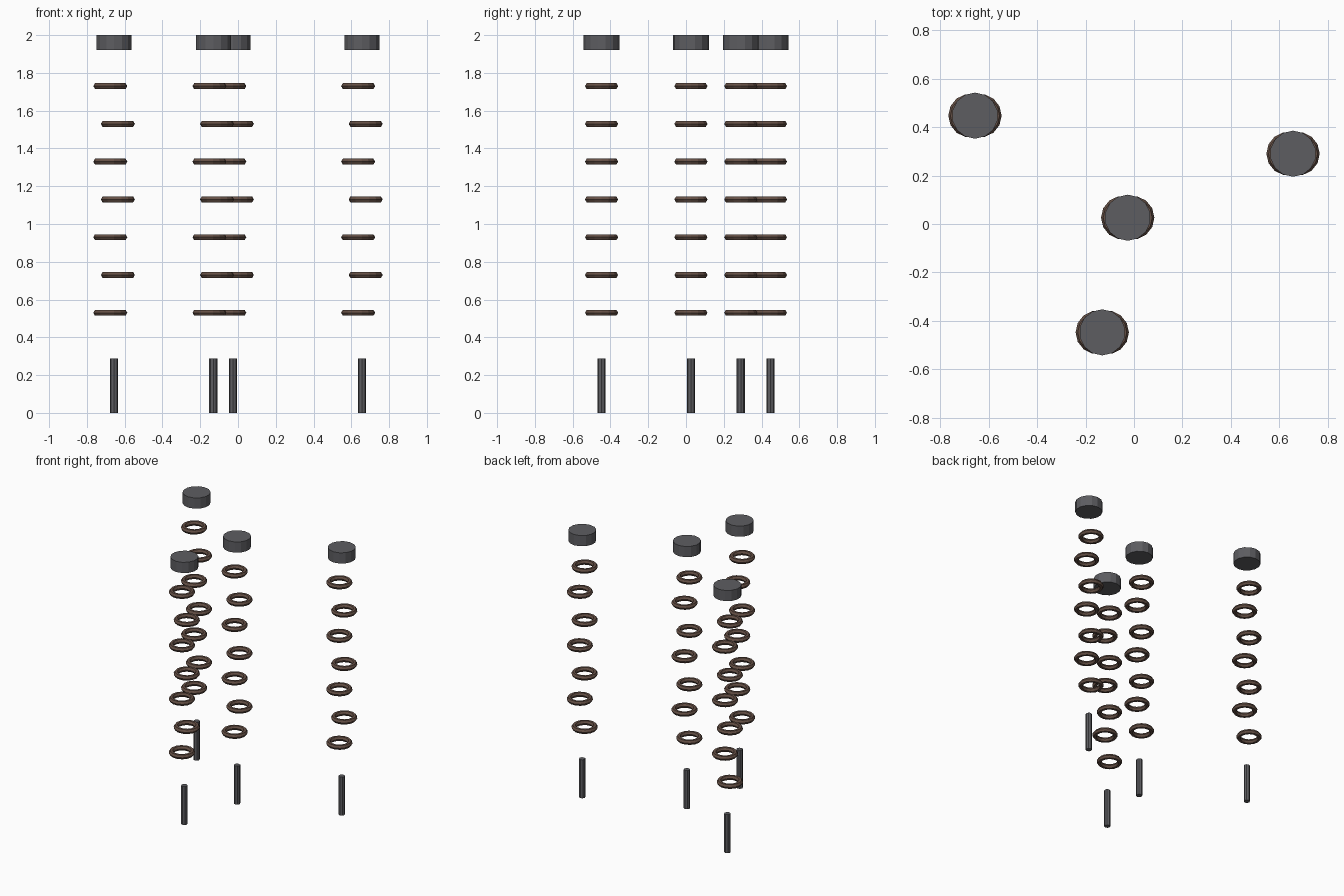
import bpy
import math

if "Cube" in bpy.data.objects:
    bpy.data.objects.remove(bpy.data.objects["Cube"])


def material(name, rgb):
    m = bpy.data.materials.new(name)
    m.diffuse_color = (*rgb, 1)
    m.use_nodes = True
    m.node_tree.nodes["Principled BSDF"].inputs["Base Color"].default_value = m.diffuse_color
    return m


dark_metal = material("dark_metal", (0.11, 0.11, 0.12))
brown_iron = material("brown_iron", (0.13, 0.08, 0.06))


def finish(name, mat):
    ob = bpy.context.object
    ob.name = name
    ob.data.materials.append(mat)
    return ob


def cylinder(name, x, y, z0, z1, radius, sides):
    bpy.ops.mesh.primitive_cylinder_add(
        vertices=sides, radius=radius, depth=z1 - z0,
        location=(x, y, (z0 + z1) / 2))
    return finish(name, dark_metal)


def ring(name, x, y, z):
    bpy.ops.mesh.primitive_torus_add(
        major_segments=14, minor_segments=6,
        major_radius=0.072, minor_radius=0.018, location=(x, y, z))
    return finish(name, brown_iron)


# Four hanging chains: top cap, alternating flat links, bottom rod
chains = [(-0.656, 0.447), (-0.026, 0.026), (-0.131, -0.447), (0.656, 0.29)]
for i, (x, y) in enumerate(chains, 1):
    cylinder(f"ceiling_cap_{i}", x, y, 1.92, 2.0, 0.095, 14)
    for k in range(7):
        side = 0.02 if k % 2 else -0.02
        ring(f"chain_link_{i}_{k + 1}", x + side, y, 0.53 + 0.2 * k)
    cylinder(f"bottom_rod_{i}", x, y, 0.0, 0.288, 0.022, 8)
